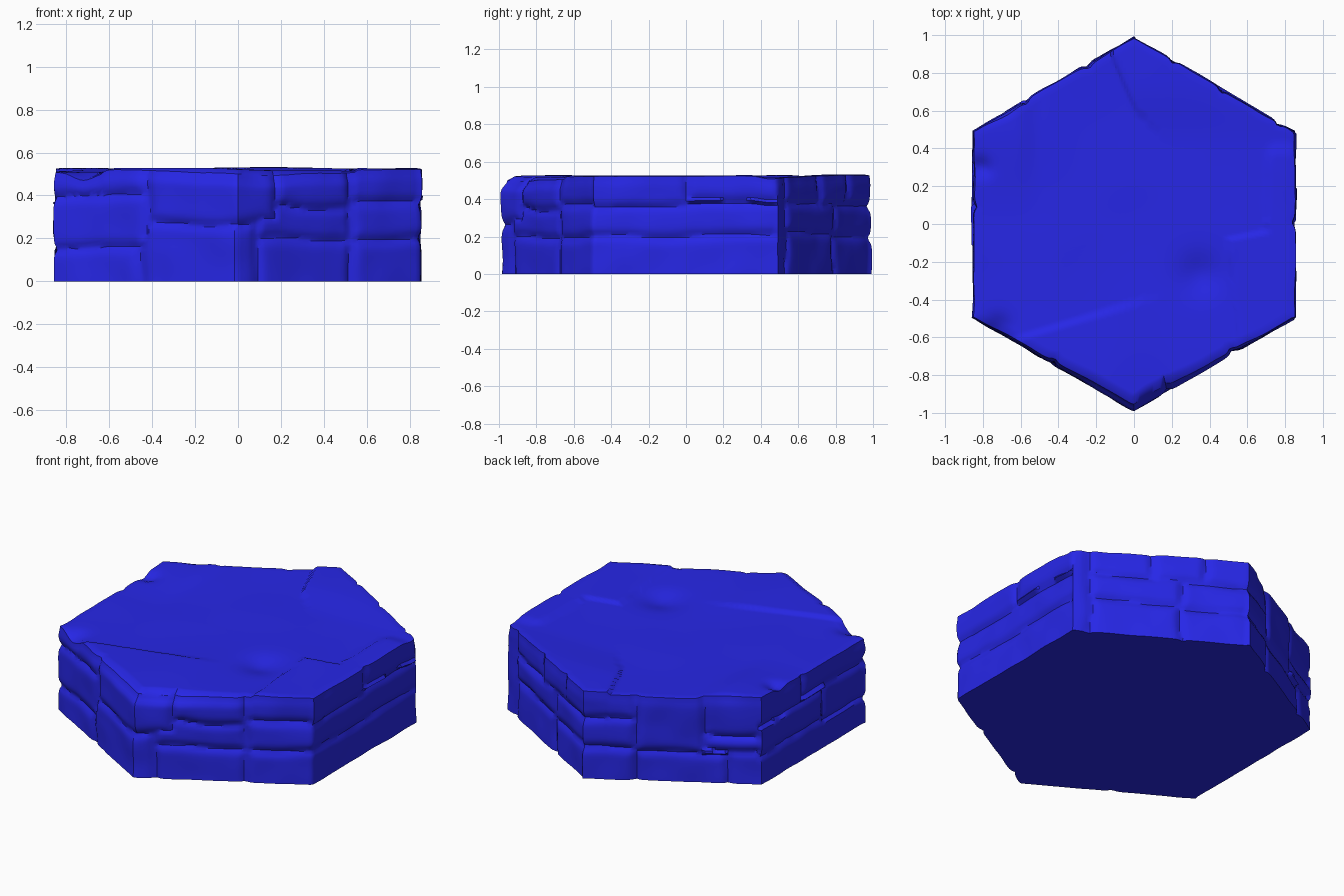
import bpy, bmesh, math, random
from mathutils import Vector, noise

if "Cube" in bpy.data.objects:
    bpy.data.objects.remove(bpy.data.objects["Cube"])

random.seed(4)
COLS, ROWS, RINGS = 54, 32, 36
H = 0.56

# Stone blocks on each side wall: (u0, u1, z0, z1), starting front left, counter-clockwise
WALLS = [
    [(0, .47, 0, .15), (0, .5, .15, .4), (0, .5, .4, H), (.5, 1, .27, H), (.47, 1, 0, .27)],
    [(0, .21, .27, H), (0, .1, 0, .27), (.1, .62, 0, .2), (.1, .62, .2, .35), (.21, .62, .35, H),
     (.62, 1, .37, H), (.62, 1, .2, .37), (.62, 1, 0, .2)],
    [(0, .52, .36, H), (.52, 1, .38, H), (0, 1, .2, .37), (0, 1, 0, .2)],
    [(0, .09, 0, H), (.09, .45, .38, H), (.45, .74, .36, H), (.74, 1, .36, H), (.09, .62, .22, .38),
     (.62, 1, .2, .36), (.09, .62, 0, .22), (.62, 1, 0, .2)],
    [(0, .3, 0, .18), (.3, .82, 0, .17), (.82, 1, 0, .2), (0, .3, .18, .36), (.3, .68, .17, H),
     (0, .3, .36, H), (.68, 1, .2, .28), (.68, 1, .28, H)],
    [(0, .4, .34, H), (.4, 1, .38, H), (0, .6, .17, .36), (.6, 1, .15, .38), (0, 1, 0, .17)],
]
OFFSETS = [[random.uniform(0, .014) for b in w] for w in WALLS]
CORNERS = [Vector((math.cos(math.radians(210 + 60 * k)), math.sin(math.radians(210 + 60 * k)), 0))
           for k in range(6)]


def smooth(a, b, x):
    t = min(1, max(0, (x - a) / (b - a)))
    return t * t * (3 - 2 * t)


def bump(x, y, cx, cy, r):
    return math.exp(-((x - cx) ** 2 + (y - cy) ** 2) / r ** 2)


def top_height(x, y):
    h = .512 + .007 * noise.noise(Vector((x * 2, y * 2, 3)))
    # raised slab at the back corner, behind a bent crack
    xc = -.12 + (.9 - y) * .43 if y > .62 else (.62 - y) * 1.0
    h += .018 * smooth(-.008, .008, x - xc) * smooth(.4, .75, y)
    # raised slab at the right front corner
    a = smooth(-.01, .01, x - (.5 - .1 * (y + .1))) * smooth(-.01, .01, -.08 + .2 * (x - .5) - y)
    b = smooth(-.01, .01, x - .7 - .08 * max(0, y - .2)) * smooth(-.05, .05, .4 - y)
    h += .014 * max(a, b)
    # raised left back corner and the crease along the front
    h += .014 * smooth(.5, .62, -x) * smooth(.0, .5, y)
    h += .014 * smooth(-.012, .012, -.6 + .3 * (x + .6) - y) * smooth(.2, -.15, x)
    # hollows
    h -= .03 * bump(x, y, .35, -.27, .11) + .03 * bump(x, y, -.81, .3, .05)
    h -= .035 * bump(x, y, -.72, -.56, .07) + .008 * bump(x, y, -.1, .1, .4)
    return h


def wall_depth(k, u, z, p):
    # inset of the wall surface: block offset, rough stone and worn joints
    q = Vector((p.x, p.y, z))
    uu = min(.9999, max(0, u + .03 * noise.noise(q * 4) * smooth(0, .1, u) * smooth(1, .9, u)))
    zz = min(H - .001, max(0, z + .025 * noise.noise(q * 3 + Vector((7, 0, 0))) * smooth(0, .1, z)))
    d = .006 + .009 * noise.noise(q * 6)
    for b, off in zip(WALLS[k], OFFSETS[k]):
        if b[0] <= uu < b[1] and b[2] <= zz < b[3]:
            edges = [abs(v - w) for v, w, end in ((uu, b[0], 0), (uu, b[1], 1), (zz, b[2], 0), (zz, b[3], H))
                     if w != end]
            e = min(edges) if edges else 1
            d += off + .02 * math.exp(-(e / .022) ** 1.5)
            break
    return max(0, d)


bm = bmesh.new()
N = 6 * COLS
rows = [[] for _ in range(ROWS + 1 + RINGS)]
for i in range(N):
    k, u = i // COLS, (i % COLS) / COLS
    p = CORNERS[k].lerp(CORNERS[(k + 1) % 6], u)
    rim_h = top_height(p.x * .97, p.y * .97)
    # worn rim, widest along the front
    worn = .006 + .028 * smooth(-.5, -1, p.y) + .012 * max(0, noise.noise(p * 5))
    for j in range(ROWS + 1):
        t = j / ROWS
        z = t * (rim_h - worn * .6)
        s = 1 - wall_depth(k, u, z, p) - worn * smooth(.88, 1, t)
        rows[j].append(bm.verts.new((p.x * s, p.y * s, z)))
    for r in range(RINGS):
        f = .98 * (1 - r / RINGS)
        f = f - worn * .7 * f ** 6
        x, y = p.x * s * f, p.y * s * f
        rows[ROWS + 1 + r].append(bm.verts.new((x, y, top_height(x, y))))

# Skin the walls and top, then close the centre and the base
for a, b in zip(rows, rows[1:]):
    for i in range(N):
        n = (i + 1) % N
        bm.faces.new((a[i], a[n], b[n], b[i]))
centre = bm.verts.new((0, 0, top_height(0, 0)))
for i in range(N):
    bm.faces.new((rows[-1][i], rows[-1][(i + 1) % N], centre))
bm.faces.new(rows[0][::-1])
me = bpy.data.meshes.new("stone_hex_tile")
bm.to_mesh(me)
bm.free()

tile = bpy.data.objects.new("stone_hex_tile", me)
bpy.context.collection.objects.link(tile)
mat = bpy.data.materials.new("blue_stone")
mat.diffuse_color = (0.02, 0.02, 0.8, 1)
mat.use_nodes = True
mat.node_tree.nodes["Principled BSDF"].inputs["Base Color"].default_value = mat.diffuse_color
me.materials.append(mat)
bpy.context.view_layer.objects.active = tile
tile.select_set(True)
bpy.ops.object.shade_smooth_by_angle(angle=math.radians(35))
